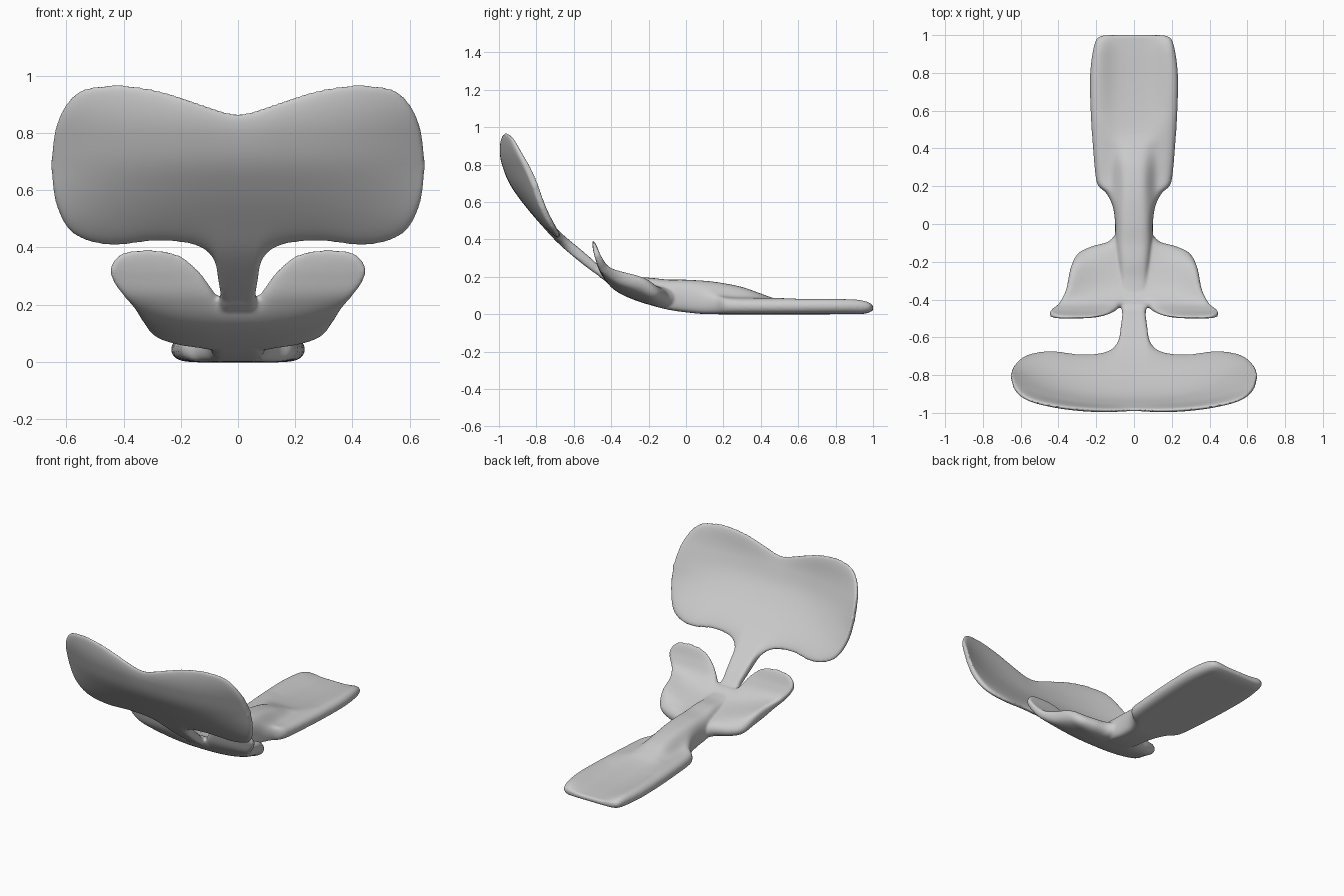
import bpy, bmesh, math
from mathutils import Vector

if "Cube" in bpy.data.objects:
    bpy.data.objects.remove(bpy.data.objects["Cube"])


def smooth_table(pts, t):
    """Smooth interpolation through (t, value) pairs."""
    t = max(pts[0][0], min(pts[-1][0], t))
    n = len(pts)
    i = next(k for k in range(n - 1) if t <= pts[k + 1][0])

    def slope(k):
        a, b = pts[max(k - 1, 0)], pts[min(k + 1, n - 1)]
        return (b[1] - a[1]) / (b[0] - a[0])
    (t0, v0), (t1, v1) = pts[i], pts[i + 1]
    d = t1 - t0
    f = (t - t0) / d
    return ((2*f**3 - 3*f*f + 1) * v0 + (f**3 - 2*f*f + f) * d * slope(i)
            + (3*f*f - 2*f**3) * v1 + (f**3 - f*f) * d * slope(i + 1))


def sample(pts, per=10):
    """Smooth 2D curve through the points, evenly sampled per segment."""
    tabs = [[(i, p[k]) for i, p in enumerate(pts)] for k in (0, 1)]
    n = (len(pts) - 1) * per
    return [tuple(smooth_table(tab, i / per) for tab in tabs) for i in range(n + 1)]


def mirrored(half):
    return [(-x, y) for x, y in reversed(half[1:])] + half


def shell(name, edge_a, edge_b, place, power, rows=48):
    """Closed rounded sheet between two edge curves; place() gives upper and lower points."""
    bm = bmesh.new()
    upper, lower = [], []
    for (ax, ay), (bx, by) in zip(sample(edge_a), sample(edge_b)):
        up, lo = [], []
        for k in range(rows + 1):
            t = -math.cos(math.pi * k / rows)
            v = (t + 1) / 2
            top, bot = place(ax + (bx - ax) * v, ay + (by - ay) * v)
            mid = (top + bot) / 2
            r = math.sqrt(max(0, 1 - abs(t) ** power))
            up.append(bm.verts.new(mid.lerp(top, r)))
            lo.append(bm.verts.new(mid.lerp(bot, r)))
        upper.append(up)
        lower.append(lo)
    for grid, flip in ((upper, False), (lower, True)):
        for i in range(len(grid) - 1):
            for k in range(rows):
                q = [grid[i][k], grid[i+1][k], grid[i+1][k+1], grid[i][k+1]]
                bm.faces.new(q[::-1] if flip else q)
    for i in (0, -1):  # end caps
        for k in range(rows):
            bm.faces.new((upper[i][k], upper[i][k+1], lower[i][k+1], lower[i][k]))
    bmesh.ops.remove_doubles(bm, verts=bm.verts, dist=1e-5)
    bmesh.ops.dissolve_degenerate(bm, edges=bm.edges, dist=1e-5)
    bmesh.ops.recalc_face_normals(bm, faces=bm.faces)
    me = bpy.data.meshes.new(name)
    bm.to_mesh(me)
    bm.free()
    ob = bpy.data.objects.new(name, me)
    bpy.context.collection.objects.link(ob)
    return ob


# Upper back panel with its neck, drawn in (x, z)
BACK_Y = [(.2, -.43), (.3, -.55), (.4, -.668), (.5, -.765), (.6, -.853),
          (.7, -.925), (.8, -.968), (.87, -.985), (.98, -.995)]
BACK_BEND = [(.2, 0), (.35, 0), (.42, .015), (.5, .04), (.6, .08), (.7, .115), (.8, .118), (.9, .1), (.98, .08)]


def back_place(x, z):
    y = smooth_table(BACK_Y, z)
    g = (smooth_table(BACK_Y, z + .01) - smooth_table(BACK_Y, z - .01)) / .02
    bend = smooth_table(BACK_BEND, z) * abs(x / .65) ** 2.4
    n = Vector((0, 1, -g)).normalized()
    h = smooth_table([(.2, .028), (.35, .027), (.5, .022), (.65, .018), (1, .017)], z)
    p = Vector((x, y + bend, z))
    return p + n * h, p - n * h


back = shell(
    "back_panel",
    mirrored([(0, .2), (.05, .2), (.066, .27), (.085, .36), (.15, .41), (.28, .425),
              (.45, .411), (.575, .45), (.634, .55), (.653, .69)]),
    mirrored([(0, .868), (.04, .872), (.08, .884), (.13, .901), (.2, .925), (.3, .953),
              (.43, .968), (.56, .942), (.63, .84), (.653, .69)]),
    back_place, 7)

# Hip wings, drawn in (x, s) along a scooped path
SCOOP_Y = [(0, -.05), (1, -.2), (2, -.35), (3, -.43), (4, -.47), (5, -.497)]
SCOOP_Z = [(0, .08), (1, .105), (2, .155), (3, .225), (4, .305), (5, .392)]


def wing_place(x, s):
    y, z = smooth_table(SCOOP_Y, s), smooth_table(SCOOP_Z, s)
    rise = smooth_table([(0, .01), (.7, .03), (1.2, .06), (2, .045), (3, .01), (4, 0), (5, 0)], s)
    lift = rise * abs(x / .36) ** 2.5
    dy = smooth_table(SCOOP_Y, s + .05) - smooth_table(SCOOP_Y, s - .05)
    dz = smooth_table(SCOOP_Z, s + .05) - smooth_table(SCOOP_Z, s - .05)
    n = Vector((0, dz, -dy)).normalized()
    h = smooth_table([(0, .055), (1, .052), (2, .04), (3, .027), (4, .017), (5, .01)], s)
    p = Vector((x, y, z + lift))
    return p + n * h, p - n * h


wings = shell(
    "hip_wings",
    mirrored([(0, 0), (.09, .05), (.14, .3), (.22, .45), (.295, .7), (.335, 1.2),
              (.36, 2), (.40, 3), (.43, 3.6), (.447, 4.15)]),
    mirrored([(0, 3), (.05, 3), (.075, 3.1), (.1, 3.55), (.14, 4.2), (.21, 4.82),
              (.3, 5), (.39, 4.92), (.432, 4.6), (.447, 4.15)]),
    wing_place, 6)

# Flat pad running into the raised spine, drawn in (x, y)
SPINE_BOTTOM = [(-.5, .235), (-.45, .19), (-.3, .095), (-.2, .052), (-.1, .025), (0, .01),
                (.12, 0), (.9, 0), (.96, .003), (1, .018)]
SPINE_TOP = [(-.5, .28), (-.45, .245), (-.4, .215), (-.3, .195), (-.2, .195), (-.1, .185), (0, .184),
             (.15, .173), (.3, .145), (.4, .11), (.48, .083), (.6, .066), (.75, .055), (.9, .05), (1, .045)]
SIDE_TOP = [(-.5, .275), (-.45, .23), (-.3, .15), (-.1, .14), (.05, .13), (.2, .095), (.3, .088),
            (.9, .088), (.96, .08), (1, .06)]


def spine_place(x, y):
    w = math.exp(-(x / (.095 + max(0, min(.06, (y - .4) * .3)))) ** 4)
    side = smooth_table(SIDE_TOP, y)
    top = side + (smooth_table(SPINE_TOP, y) - side) * w
    return Vector((x, y, top)), Vector((x, y, smooth_table(SPINE_BOTTOM, y)))


edge = [(0, 1.001), (.1, 1), (.178, .994), (.21, .95), (.232, .8), (.23, .6), (.217, .4), (.203, .25),
        (.187, .2), (.145, .16), (.112, .09), (.1, 0), (.1, -.1), (.085, -.25), (.07, -.4), (.06, -.5)]
spine = shell("pad_and_spine", [(-x, y) for x, y in edge], edge, spine_place, 9)

# Fuse into one smooth body
bpy.ops.object.select_all(action='DESELECT')
for ob in (back, wings, spine):
    ob.select_set(True)
bpy.context.view_layer.objects.active = spine
bpy.ops.object.join()
spine.name = "back_support"
fuse = spine.modifiers.new("fuse", 'REMESH')
fuse.mode = 'VOXEL'
fuse.voxel_size = .007
fuse.use_smooth_shade = True
relax = spine.modifiers.new("relax", 'SMOOTH')
relax.factor = .5
relax.iterations = 8
